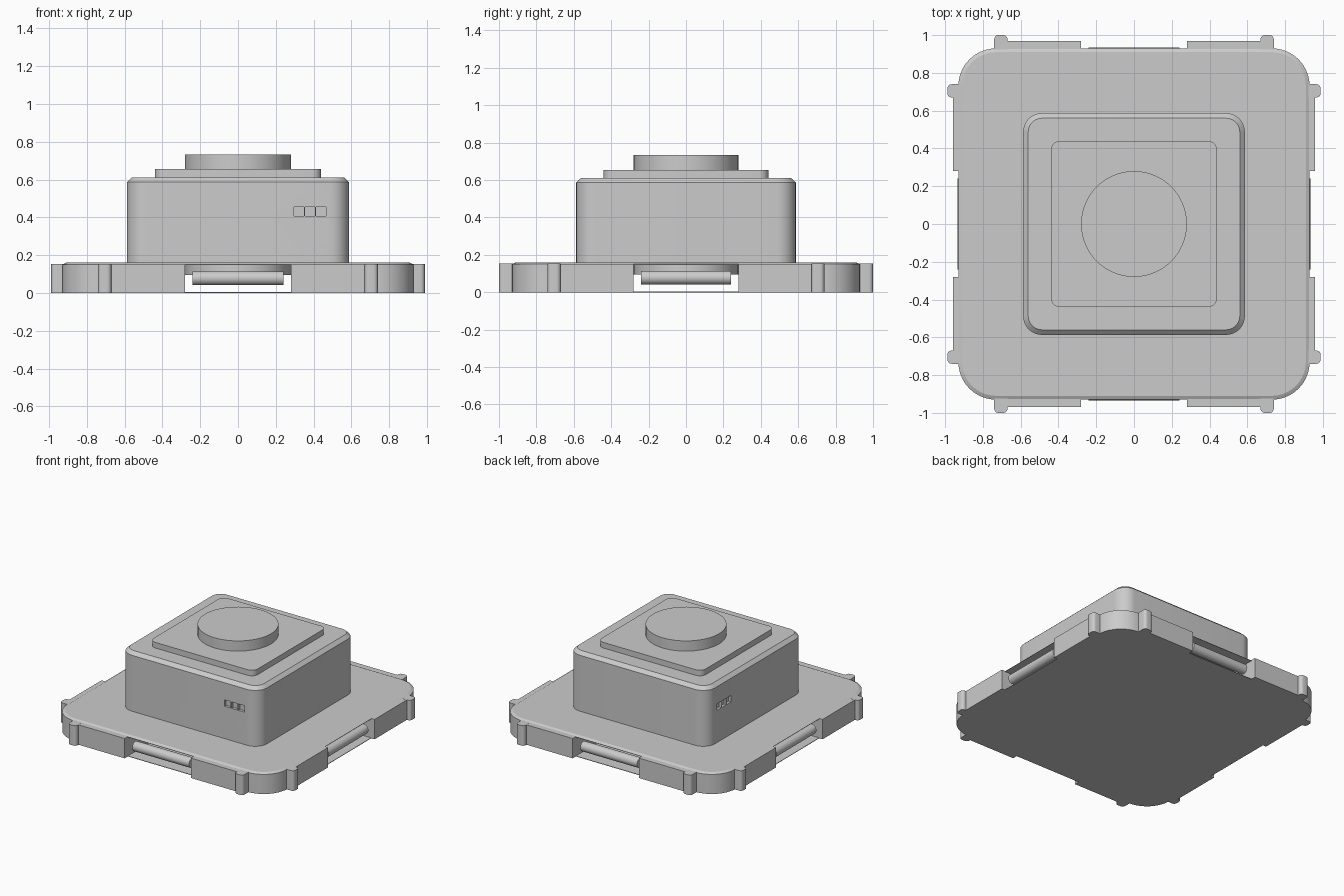
import bpy, bmesh
from math import pi, cos, sin
from mathutils import Matrix, Vector

if "Cube" in bpy.data.objects:
    bpy.data.objects.remove(bpy.data.objects["Cube"])


def finish(name, bm, smooth=True):
    bmesh.ops.recalc_face_normals(bm, faces=bm.faces[:])
    me = bpy.data.meshes.new(name)
    bm.to_mesh(me)
    bm.free()
    ob = bpy.data.objects.new(name, me)
    bpy.context.collection.objects.link(ob)
    if smooth:
        bpy.ops.object.select_all(action='DESELECT')
        ob.select_set(True)
        bpy.context.view_layer.objects.active = ob
        bpy.ops.object.shade_smooth_by_angle(angle=0.45)
    return ob


def rounded_stack(name, hx, hy, r, layers, seg=10, centre=(0, 0)):
    """Rounded rectangle lofted through (inset, z) layers and capped."""
    bm = bmesh.new()
    rings = []
    for inset, z in layers:
        rr, ring = max(r - inset, 0.002), []
        for q, (sx, sy) in enumerate(((1, 1), (-1, 1), (-1, -1), (1, -1))):
            for i in range(seg + 1):
                a = (q + i / seg) * pi / 2
                ring.append(bm.verts.new((
                    centre[0] + sx * (hx - inset - rr) + rr * cos(a),
                    centre[1] + sy * (hy - inset - rr) + rr * sin(a), z)))
        rings.append(ring)
    n = len(rings[0])
    for lo, hi in zip(rings, rings[1:]):
        for i in range(n):
            bm.faces.new((lo[i], lo[(i + 1) % n], hi[(i + 1) % n], hi[i]))
    bm.faces.new(rings[0])
    bm.faces.new(rings[-1])
    return finish(name, bm)


def box(name, lo, hi):
    bm = bmesh.new()
    bmesh.ops.create_cube(bm, size=1)
    lo, hi = Vector(lo), Vector(hi)
    for v in bm.verts:
        v.co = Vector([(lo[k] + hi[k]) / 2 + v.co[k] * (hi[k] - lo[k]) for k in range(3)])
    return finish(name, bm, False)


def cylinder(name, r, depth, matrix, seg=64):
    bm = bmesh.new()
    bmesh.ops.create_cone(bm, cap_ends=True, segments=seg, radius1=r,
                          radius2=r, depth=depth, matrix=matrix)
    return finish(name, bm)


def cut(target, cutter):
    mod = target.modifiers.new("cut", 'BOOLEAN')
    mod.operation, mod.solver, mod.object = 'DIFFERENCE', 'EXACT', cutter
    bpy.context.view_layer.objects.active = target
    # the boolean goes ahead of the smoothing
    target.modifiers.move(len(target.modifiers) - 1, 0)
    bpy.ops.object.modifier_apply(modifier=mod.name)
    bpy.data.objects.remove(cutter)


# base plate with a crossing channel open on all four sides
base = rounded_stack("base_plate", 0.93, 0.93, 0.2, [(0, 0), (0, 0.15), (0.02, 0.16)])
cut(base, box("channel_x", (-1.2, -0.28, 0.004), (1.2, 0.28, 0.147)))
cut(base, box("channel_y", (-0.28, -1.2, 0.004), (0.28, 1.2, 0.147)))

# edge pads, pegs and latch bars around the base
for k, (side, pad, tip) in enumerate((("front", 0.968, 1.0), ("right", 0.958, 0.988),
                                      ("back", 0.968, 1.0), ("left", 0.958, 0.988))):
    turn = Matrix.Rotation(k * pi / 2, 4, 'Z')
    parts = []
    for s in (-1, 1):
        x0, x1 = sorted((s * 0.28, s * 0.705))
        parts.append(box(side + "_edge_pad", (x0, -pad, 0), (x1, -0.9, 0.152)))
        parts.append(rounded_stack(side + "_peg", 0.035, (tip - 0.88) / 2, 0.022,
                                   [(0, 0), (0, 0.153)], 5,
                                   (s * 0.705, -(tip + 0.88) / 2)))
    parts.append(cylinder(side + "_latch_bar", 0.037, 0.48,
                          Matrix.Translation((0, -0.897, 0.078)) @ Matrix.Rotation(pi / 2, 4, 'Y'), 32))
    for ob in parts:
        ob.data.transform(turn)

# housing block with bevelled top and small indicator windows
housing = rounded_stack("housing", 0.587, 0.587, 0.1,
                        [(0, 0.155), (0, 0.587), (0.027, 0.612)])
for i in range(3):
    a = 0.296 + i * 0.058
    b = a + 0.053
    cut(housing, box("front_window", (a, -0.7, 0.407), (b, -0.567, 0.456)))
    cut(housing, box("left_window", (-0.7, a, 0.407), (-0.567, b, 0.456)))

# raised top plate and round button running down through the housing
rounded_stack("top_plate", 0.44, 0.44, 0.05, [(0, 0.6), (0, 0.655)])
cylinder("centre_button", 0.28, 0.637, Matrix.Translation((0, 0, 0.4145)))
